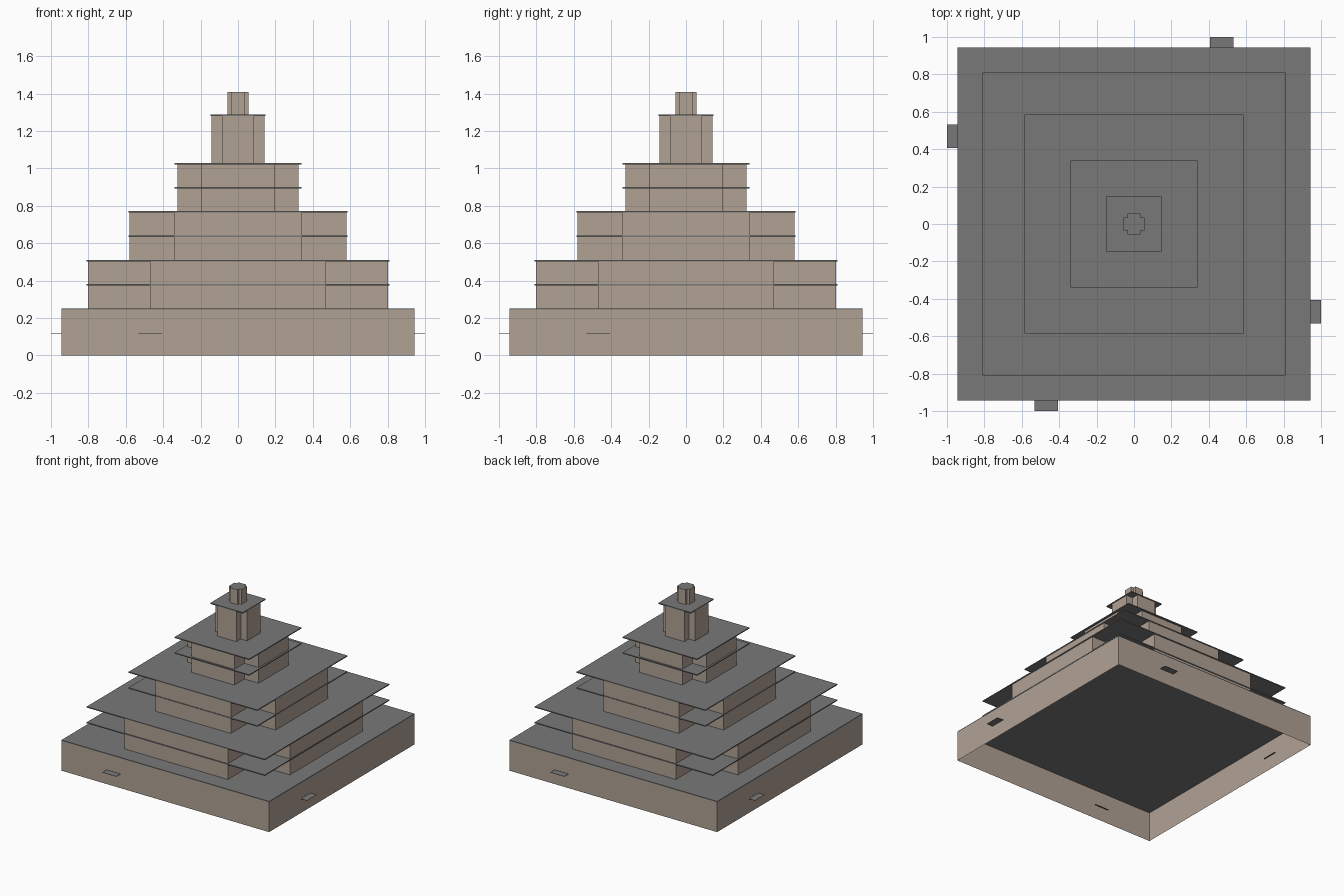
import bpy, bmesh, math
from mathutils import Matrix

if "Cube" in bpy.data.objects:
    bpy.data.objects.remove(bpy.data.objects["Cube"])


def material(name, rgb):
    m = bpy.data.materials.new(name)
    m.diffuse_color = (*rgb, 1)
    m.use_nodes = True
    m.node_tree.nodes["Principled BSDF"].inputs["Base Color"].default_value = m.diffuse_color
    return m


STONE = material("warm stone", (0.44, 0.36, 0.30))
SLATE = material("grey slate", (0.19, 0.19, 0.19))


def finish(bm, name, mat):
    mesh = bpy.data.meshes.new(name)
    bm.to_mesh(mesh)
    bm.free()
    mesh.materials.append(mat)
    ob = bpy.data.objects.new(name, mesh)
    bpy.context.collection.objects.link(ob)
    return ob


def slab(name, half, z0, z1):
    bm = bmesh.new()
    mat = Matrix.Translation((0, 0, (z0 + z1) / 2)) @ Matrix.Diagonal((2 * half, 2 * half, z1 - z0, 1))
    bmesh.ops.create_cube(bm, size=1, matrix=mat)
    return finish(bm, name, SLATE)


def cross(e, a):
    # counter-clockwise plus-shaped outline: arm length e, arm half width a
    quarter = [(e, -a), (e, a), (a, a)]
    pts = []
    for k in range(4):
        c, s = [(1, 0), (0, 1), (-1, 0), (0, -1)][k]
        pts += [(x * c - y * s, x * s + y * c) for x, y in quarter]
    return pts


def walls(name, pts, z0, z1):
    # open sheet walls following an outline
    bm = bmesh.new()
    lo = [bm.verts.new((x, y, z0)) for x, y in pts]
    hi = [bm.verts.new((x, y, z1)) for x, y in pts]
    n = len(pts)
    for i in range(n):
        j = (i + 1) % n
        bm.faces.new((lo[i], lo[j], hi[j], hi[i]))
    return finish(bm, name, STONE)


# base: open underneath, with a thin roof
B = 0.944
walls("base_walls", [(-B, -B), (B, -B), (B, B), (-B, B)], 0, 0.246)
slab("base_roof", B, 0.244, 0.252)

# tiers: (arm length, arm half width, plate half, z bottom, z mid plate, z top)
tiers = [
    (0.803, 0.471, 0.809, 0.252, 0.378, 0.507),
    (0.581, 0.341, 0.585, 0.511, 0.637, 0.767),
    (0.324, 0.194, 0.339, 0.771, 0.896, 1.025),
    (0.143, 0.085, 0.148, 1.029, None, 1.283),
]
T = 0.004
for i, (e, a, p, z0, zm, z1) in enumerate(tiers, 1):
    walls(f"tier_{i}_walls", cross(e, a), z0, z1)
    if zm:
        slab(f"tier_{i}_middle_plate", p, zm - T, zm + T)
    slab(f"tier_{i}_roof", p, z1 - T, z1 + T)

# finial with a slate cap
fin = cross(0.057, 0.035)
walls("finial_walls", fin, 1.287, 1.408)
bm = bmesh.new()
bm.faces.new([bm.verts.new((x, y, 1.408)) for x, y in fin])
finish(bm, "finial_cap", SLATE)

# four small ledges, one through each base wall
for k, side in enumerate(("front", "right", "back", "left")):
    bm = bmesh.new()
    mat = (Matrix.Rotation(k * math.pi / 2, 4, 'Z') @ Matrix.Translation((-0.47, -0.967, 0.116))
           @ Matrix.Diagonal((0.126, 0.066, 0.002, 1)))
    bmesh.ops.create_cube(bm, size=1, matrix=mat)
    finish(bm, f"{side}_ledge", SLATE)
